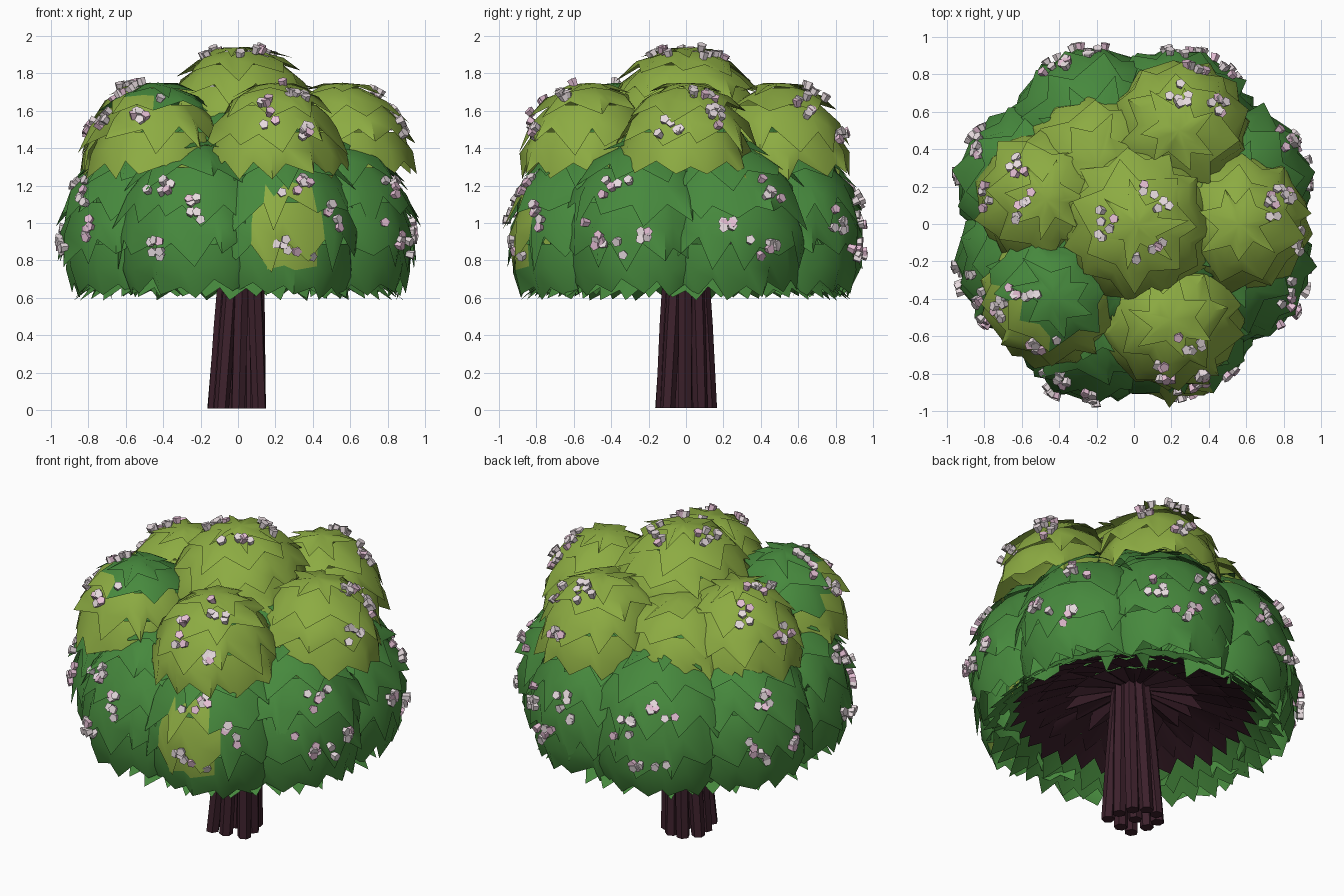
import bpy, bmesh, math, random
from mathutils import Vector, Matrix
from mathutils.bvhtree import BVHTree

if "Cube" in bpy.data.objects:
    bpy.data.objects.remove(bpy.data.objects["Cube"])

random.seed(7)
rnd = random.uniform


def material(name, rgb):
    m = bpy.data.materials.new(name)
    m.diffuse_color = (*rgb, 1)
    m.use_nodes = True
    m.node_tree.nodes["Principled BSDF"].inputs["Base Color"].default_value = m.diffuse_color
    return m


GREEN = material("leaf_green", (0.062, 0.25, 0.047))
OLIVE = material("leaf_olive", (0.265, 0.41, 0.055))
BARK = material("dark_bark", (0.046, 0.015, 0.025))
PALE = material("pale_blossom", (0.86, 0.76, 0.79))
PINK = material("pink_blossom", (0.88, 0.58, 0.74))


def finish(bm, name, mats, angle=40):
    me = bpy.data.meshes.new(name)
    bm.to_mesh(me)
    bm.free()
    ob = bpy.data.objects.new(name, me)
    bpy.context.collection.objects.link(ob)
    for m in mats:
        me.materials.append(m)
    if angle:
        bpy.ops.object.select_all(action='DESELECT')
        ob.select_set(True)
        bpy.context.view_layer.objects.active = ob
        bpy.ops.object.shade_smooth_by_angle(angle=math.radians(angle))
    return ob


def bridge(bm, rings, mat=0):
    """Join closed rings of points (equal counts) with quads."""
    vs = [[bm.verts.new(p) for p in ring] for ring in rings]
    n = len(vs[0])
    for a, b in zip(vs, vs[1:]):
        for i in range(n):
            j = (i + 1) % n
            bm.faces.new((a[i], b[i], b[j], a[j])).material_index = mat


hull_verts, hull_faces = [], []   # all foliage, for placing blossoms


def clump(name, c, r, h, bottom, mats, layers=5, cull=None, rule=None):
    """Leafy dome: overlapping skirts with zigzag lower edges on an ellipsoid."""
    c = Vector(c)
    end = math.acos(max(-1, min(1, (bottom - c.z) / h)))
    bm = bmesh.new()

    def pt(phi, a, off):
        rr = r * math.sin(phi) + off
        return c + Vector((rr * math.cos(a), rr * math.sin(a), h * math.cos(phi) + off * .3))

    for k in range(layers):
        p0, p1 = end * k / layers, end * (k + 1) / layers
        n = max(7, int(2 * math.pi * r * math.sin((p0 + p1) / 2) / 0.17))
        turn = rnd(0, 6.28)
        last = k == layers - 1
        rings = [[], [], []]
        for i in range(2 * n):
            tip = i % 2
            a = turn + math.pi * (i + rnd(-.4, .4)) / n
            start = max(0, p0 - 0.08)
            stop = p1 + (rnd(.04, .14 if last else .26) if tip else rnd(-.14, -.02))
            rings[0].append(pt(start, a, 0 if k == 0 else -.015))
            rings[1].append(pt((start + stop) / 2, a, rnd(.012, .035) if tip else rnd(-.012, .005)))
            rings[2].append(pt(stop, a, rnd(.02, .06) if tip else rnd(-.005, .02)))
        bridge(bm, rings)
    bmesh.ops.remove_doubles(bm, verts=bm.verts, dist=0.0005)
    if cull:
        dead = [f for f in bm.faces if cull(f.calc_center_median())]
        bmesh.ops.delete(bm, geom=dead, context='FACES')
    if rule:
        for f in bm.faces:
            f.material_index = 1 if rule(f.calc_center_median()) else 0
    base = len(hull_verts)
    bm.verts.index_update()
    hull_verts.extend(v.co.copy() for v in bm.verts)
    hull_faces.extend([base + v.index for v in f.verts] for f in bm.faces)
    finish(bm, name, mats, 50)


# Trunk: a bundle of leaning stems, splayed at the foot
bm = bmesh.new()
for i in range(10):
    a = 2 * math.pi * i / 9 + rnd(-.12, .12)
    rb, rt = (rnd(.11, .16), .078) if i < 9 else (0, 0)
    lo = Vector((rb * math.cos(a) - .01, rb * math.sin(a), .01))
    hi = Vector((rt * math.cos(a) + .02, rt * math.sin(a), .9))
    rings = [[p + Vector((s * math.cos(t * math.pi / 3 + a), s * math.sin(t * math.pi / 3 + a), 0))
              for t in range(6)] for p, s in ((lo, .04), (lo.lerp(hi, .5), .042), (hi, .036))]
    bridge(bm, rings)
bmesh.ops.holes_fill(bm, edges=bm.edges, sides=6)
bmesh.ops.recalc_face_normals(bm, faces=bm.faces)
finish(bm, "trunk_stems", [BARK], 35)

# Underside: green hanging band, then a dark shingled ceiling
bm = bmesh.new()
for r0, z0, r1, z1, mat in ((.86, .61, .74, .72, 0), (.79, .66, .64, .78, 0), (.70, .71, .5, .80, 1),
                            (.56, .76, .32, .84, 1), (.38, .80, .0, .88, 1)):
    n = int(2 * math.pi * r0 / .13)
    outer, inner = [], []
    for i in range(2 * n):
        a = math.pi * i / n + rnd(-.2, .2) * math.pi / n
        d = rnd(.0, .03) if i % 2 else rnd(-.06, -.03)
        outer.append(((r0 + d) * math.cos(a), (r0 + d) * math.sin(a), z0 - d * .9))
        inner.append((r1 * math.cos(a), r1 * math.sin(a), z1 + .01 * (i % 2)))
    bridge(bm, [outer, inner], mat)
finish(bm, "foliage_underside", [GREEN, BARK], 40)


def inside(p):
    return p.z < .95 and math.hypot(p.x, p.y) < .7


# Central domes that fill the gaps: green below, olive above
clump("core_foliage", (0, 0, .9), .79, .8, .9, [GREEN], layers=6, cull=inside)
clump("upper_core_foliage", (0.02, 0.03, 1.3), .5, .4, 1.4, [OLIVE], layers=3)
clump("upper_back_left_filler", (-.2, .32, 1.25), .36, .42, 1.3, [OLIVE], layers=3)

# Lower ring of eight green clumps, with one olive patch on the front
blooms = []
for i in range(8):
    a = math.radians(22.5 + 45 * i)
    c = Vector((.535 * math.cos(a), .535 * math.sin(a), .92))
    clump(f"lower_clump_{i + 1}", c, .43, .53, .64, [GREEN, OLIVE], layers=5, cull=inside,
          rule=lambda p: p.y < -.6 and ((p.x - .28) / .17) ** 2 + ((p.z - .97) / .2) ** 2 < 1)
    blooms.append((c, Vector((math.cos(a), math.sin(a), .25))))

# Upper clumps: four olive, one with a green crown, and the top
for name, x, y in (("front", .2, -.51), ("right", .56, .0), ("back", .24, .5),
                   ("left", -.47, .13), ("left_front", -.43, -.38)):
    c = Vector((x, y, 1.3))
    capped = name == "left_front"
    clump(f"upper_{name}_clump", c, .35, .45, 1.28, [OLIVE, GREEN], layers=4,
          rule=(lambda p: p.z > 1.65 or (p.y > -.4 and p.z > 1.5)) if capped else None)
    blooms.append((c, Vector((x, y, .62)) if not capped else Vector((x, y, .8))))
clump("top_clump", (.02, 0, 1.5), .39, .44, 1.55, [OLIVE], layers=4)
blooms.append((Vector((.02, 0, 1.5)), Vector((0, 0, 1))))

# Blossoms: small five-sided buds scattered in arcs on each clump
tree = BVHTree.FromPolygons(hull_verts, hull_faces)
bm = bmesh.new()
for c, axis in blooms:
    axis = axis.normalized()
    u = axis.orthogonal().normalized()
    w = axis.cross(u)
    for group in range(3):
        g = rnd(0, 1) + group * 2.1
        for _ in range(6):
            t = g + rnd(-.55, .55)
            s = rnd(.28, .55)
            d = (axis + (u * math.cos(t) + w * math.sin(t)) * s).normalized()
            hit = tree.ray_cast(c + d * 1.2, -d)[0]
            if hit is None:
                continue
            m = Matrix.Translation(hit + d * .01) @ d.to_track_quat('Z', 'Y').to_matrix().to_4x4()
            m = m @ Matrix.Rotation(rnd(0, 6), 4, 'Z') @ Matrix.Rotation(rnd(-.4, .4), 4, 'X')
            new = bmesh.ops.create_cone(bm, cap_ends=True, segments=5, radius1=.019,
                                        radius2=.027, depth=.042, matrix=m)["verts"]
            mat = 1 if random.random() < .3 else 0
            for f in {f for v in new for f in v.link_faces}:
                f.material_index = mat
bmesh.ops.recalc_face_normals(bm, faces=bm.faces)
finish(bm, "blossoms", [PALE, PINK], 0)
